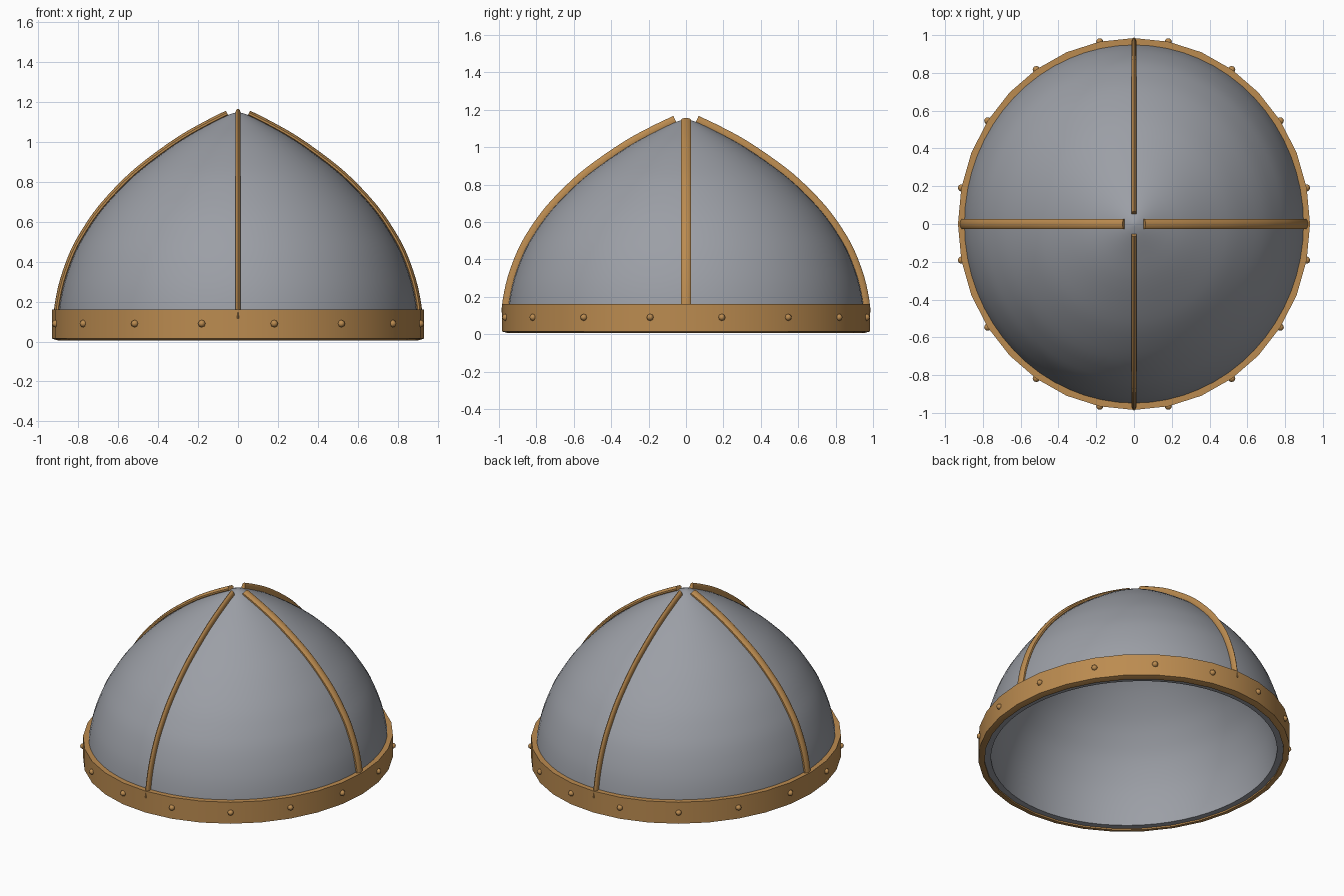
import bpy, bmesh, math
from mathutils import Vector

cube = bpy.data.objects.get("Cube")
if cube:
    bpy.data.objects.remove(cube, do_unlink=True)

DEPTH = 1.056        # the helmet is slightly longer front to back


def material(name, rgb):
    m = bpy.data.materials.new(name)
    m.use_nodes = True
    m.diffuse_color = (*rgb, 1)
    bsdf = m.node_tree.nodes["Principled BSDF"]
    bsdf.inputs["Base Color"].default_value = (*rgb, 1)
    bsdf.inputs["Roughness"].default_value = 0.6
    return m


steel = material("steel grey", (0.33, 0.345, 0.38))
bronze = material("bronze", (0.50, 0.26, 0.08))


def finish(bm, name, mat, angle=40):
    bmesh.ops.remove_doubles(bm, verts=bm.verts, dist=1e-5)
    bmesh.ops.recalc_face_normals(bm, faces=bm.faces)
    mesh = bpy.data.meshes.new(name)
    bm.to_mesh(mesh)
    bm.free()
    mesh.materials.append(mat)
    ob = bpy.data.objects.new(name, mesh)
    bpy.context.collection.objects.link(ob)
    bpy.ops.object.select_all(action="DESELECT")
    ob.select_set(True)
    bpy.context.view_layer.objects.active = ob
    bpy.ops.object.shade_smooth_by_angle(angle=math.radians(angle))
    return ob


def lathe(name, profile, steps, mat, closed=False):
    """Spin an (r, z) profile and stretch it into an oval."""
    bm = bmesh.new()
    pts = profile + profile[:1] if closed else profile
    vs = [bm.verts.new((r, 0, z)) for r, z in pts]
    es = [bm.edges.new(p) for p in zip(vs, vs[1:])]
    bmesh.ops.spin(bm, geom=vs + es, axis=(0, 0, 1), cent=(0, 0, 0),
                   angle=math.tau, steps=steps)
    bmesh.ops.scale(bm, vec=(1, DEPTH, 1), verts=bm.verts)
    return finish(bm, name, mat)


def smooth_path(pts, n=4):
    """Catmull-Rom curve through the points."""
    p = [Vector(q) for q in pts]
    p = [2 * p[0] - p[1]] + p + [2 * p[-1] - p[-2]]
    out = []
    for a, b, c, d in zip(p, p[1:], p[2:], p[3:]):
        for i in range(n):
            t = i / n
            out.append(0.5 * (2 * b + (c - a) * t + (2 * a - 5 * b + 4 * c - d) * t * t
                              + (3 * b - a - 3 * c + d) * t ** 3))
    return out + [p[-2]]


# Pointed dome shell, hollow with a flat lower rim
dome = [(0, 1.15), (0.05, 1.135), (0.15, 1.085), (0.29, 1.005), (0.45, 0.89),
        (0.56, 0.795), (0.68, 0.665), (0.76, 0.55), (0.82, 0.44), (0.87, 0.3),
        (0.895, 0.18), (0.905, 0.08), (0.905, 0.015)]
outer = [tuple(v) for v in smooth_path(dome, 3)]
inner = [(r * 0.945, z * 0.955 if z > 0.1 else z) for r, z in reversed(outer)]
lathe("dome_shell", outer + inner, 64, steel)

# Brow band with a chamfered lower edge
lathe("brow_band", [(0.895, 0.16), (0.932, 0.16), (0.932, 0.015),
                    (0.9, 0.005), (0.895, 0.005)], 32, bronze, closed=True)


def rib(name, turn, stretch, width, height, bottom):
    """Sweep an oval section down the dome from the tip to the band."""
    bm = bmesh.new()
    path = [Vector((r * stretch, 0, z)) for r, z in smooth_path(dome[1:-1], 3)
            if z >= bottom]
    rings = []
    for i, p in enumerate(path):
        along = (path[min(i + 1, len(path) - 1)] - path[max(i - 1, 0)]).normalized()
        out = Vector((-along.z, 0, along.x))
        centre = p + out * 0.008
        ring = []
        for k in range(10):
            a = math.tau * k / 10
            ring.append(bm.verts.new(centre + out * (math.cos(a) * height / 2)
                                     + Vector((0, math.sin(a) * width / 2, 0))))
        rings.append(ring)
    for r0, r1 in zip(rings, rings[1:]):
        for k in range(10):
            j = (k + 1) % 10
            bm.faces.new((r0[k], r0[j], r1[j], r1[k]))
    bm.faces.new(rings[0])
    bm.faces.new(rings[-1])
    ob = finish(bm, name, bronze, 50)
    ob.rotation_euler.z = math.radians(turn)


rib("left_rib", 0, 1, 0.058, 0.032, 0.1)
rib("back_rib", 90, DEPTH, 0.026, 0.054, 0.1)
rib("right_rib", 180, 1, 0.058, 0.032, 0.1)
rib("front_rib", 270, DEPTH, 0.026, 0.054, 0.1)

# Rivets around the band
for i in range(16):
    a = math.tau * (i + 0.5) / 16
    bm = bmesh.new()
    bmesh.ops.create_uvsphere(bm, u_segments=8, v_segments=6, radius=0.019)
    ob = finish(bm, f"rivet_{i + 1}", bronze, 60)
    ob.location = (0.931 * math.cos(a), 0.931 * DEPTH * math.sin(a), 0.09)
    ob.rotation_euler = (0, math.pi / 2, a)
